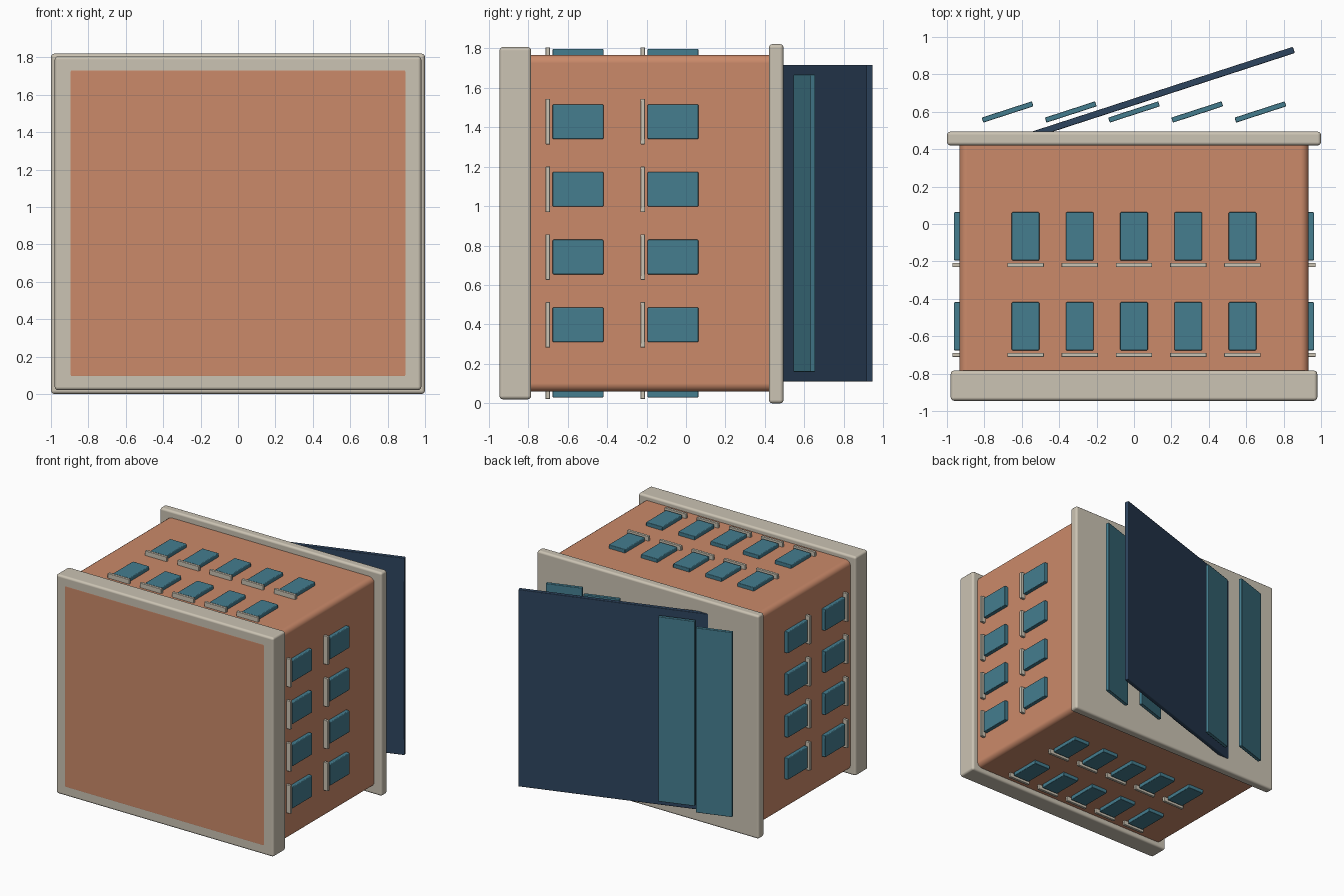
import bpy
import bmesh
from math import radians
from mathutils import Matrix

cube = bpy.data.objects.get("Cube")
if cube:
    bpy.data.objects.remove(cube, do_unlink=True)


def material(name, rgb):
    m = bpy.data.materials.new(name)
    m.use_nodes = True
    m.diffuse_color = (*rgb, 1)
    bsdf = next(n for n in m.node_tree.nodes if n.type == "BSDF_PRINCIPLED")
    bsdf.inputs["Base Color"].default_value = (*rgb, 1)
    return m


brick = material("terracotta", (0.597, 0.254, 0.144))
stone = material("pale_stone", (0.597, 0.546, 0.451))
glass = material("teal_glass", (0.058, 0.205, 0.275))
navy = material("dark_navy", (0.027, 0.058, 0.112))


def box(name, center, size, mat, bevel, segments=2, turn=0):
    """Bevelled box, turned about z."""
    mesh = bpy.data.meshes.new(name)
    bm = bmesh.new()
    bmesh.ops.create_cube(bm, size=1, matrix=Matrix.Diagonal((*size, 1)))
    for f in bm.faces:
        f.smooth = True
    bm.to_mesh(mesh)
    bm.free()
    mesh.materials.append(mat)
    ob = bpy.data.objects.new(name, mesh)
    ob.location = center
    ob.rotation_euler.z = turn
    bpy.context.collection.objects.link(ob)
    mod = ob.modifiers.new("rounded_edges", "BEVEL")
    mod.width = bevel
    mod.segments = segments
    mod.harden_normals = True
    return ob


MID = 0.913          # height of the building's long axis
HALF_X, HALF_Z = 0.933, 0.853
FLOORS = (-0.547, -0.066)

# Main block, base and roof slab, lying along y
box("walls", (0, -0.243, MID), (2 * HALF_X, 1.406, 2 * HALF_Z), brick, 0.042, 4)
box("base_plinth", (0, -0.8645, MID), (1.96, 0.161, 1.785), stone, 0.018, 3)
box("roof_slab", (0, 0.457, 0.91), (2, 0.074, 1.82), stone, 0.018, 3)


def window(face, side, along, y):
    """Pane with its sill on an x or z wall."""
    wide = 0.148 if face == "z" else 0.176
    sill_wide = 0.195 if face == "z" else 0.231
    wall = HALF_Z if face == "z" else HALF_X
    parts = (("window_pane", y, wide, 0.258, 0.03, glass, 0.006),
             ("window_sill", y - 0.153, sill_wide, 0.023, 0.038, stone, 0.004))
    for name, py, w, h, out, mat, bevel in parts:
        depth = out + 0.01
        off = side * (wall + out - depth / 2)
        if face == "z":
            center, size = (along, py, MID + off), (w, h, depth)
        else:
            center, size = (off, py, MID + along), (depth, h, w)
        box(f"{face}_wall_{name}", center, size, mat, bevel)


# Windows on all four walls
for side in (-1, 1):
    for y in FLOORS:
        for i in range(5):
            window("z", side, (i - 2) * 0.29, y)
        for i in range(4):
            window("x", side, (i - 1.5) * 0.343, y)

# Tilted roof panel and row of slats
tilt = radians(18)
box("tilted_roof_panel", (0, 0.653, MID), (1.797, 0.035, 1.605), navy, 0.006, 2, tilt)
for i in range(5):
    box("roof_slat", ((i - 2) * 0.338, 0.599, MID), (0.282, 0.028, 1.505),
        glass, 0.004, 2, tilt)
